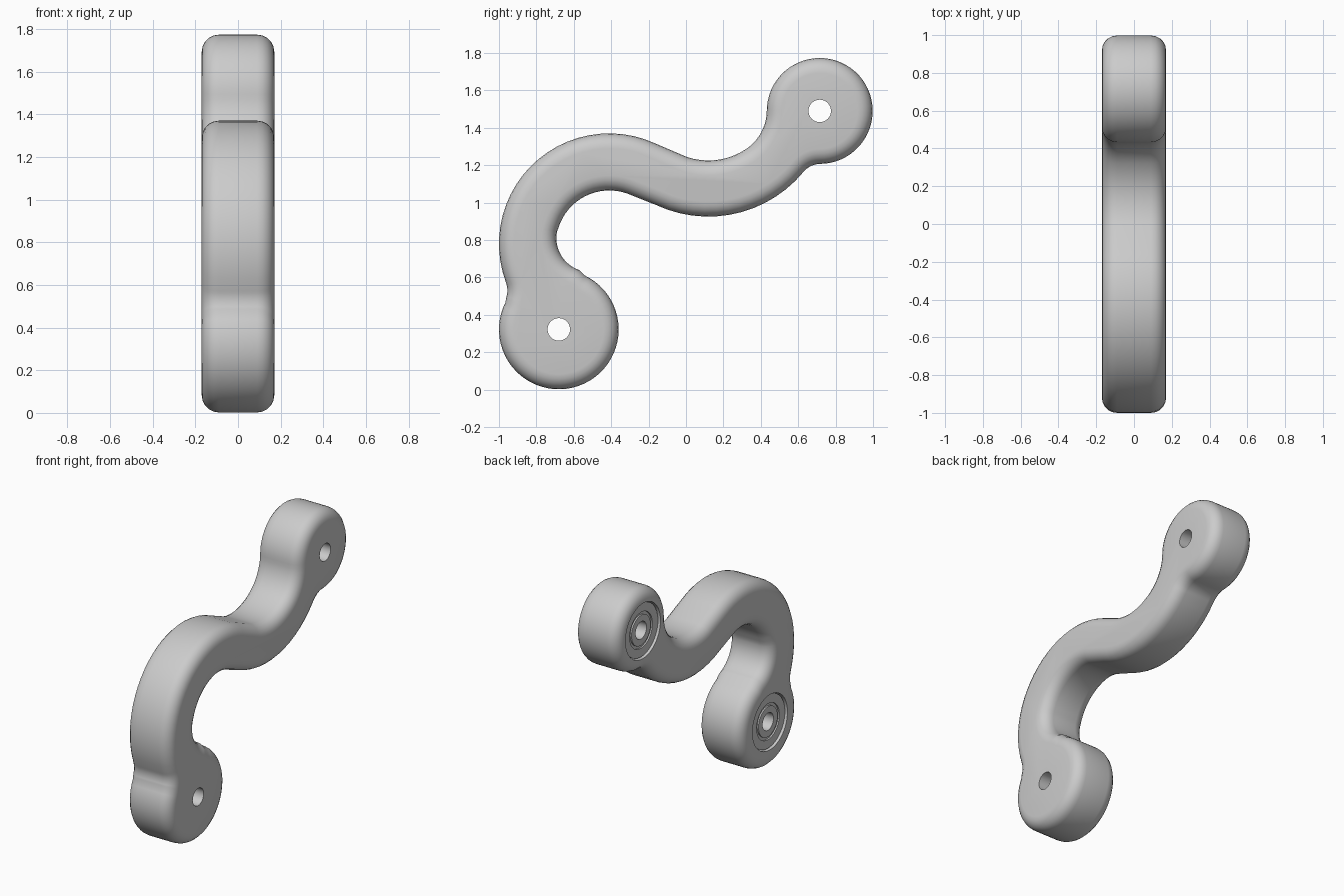
import bpy, bmesh
from math import sin, cos, pi, radians, ceil

if "Cube" in bpy.data.objects:
    bpy.data.objects.remove(bpy.data.objects["Cube"])

HALF = 0.17      # half thickness along x
ROUND = 0.08     # edge rounding radius
UPPER = (0.715, 1.49)
LOWER = (-0.68, 0.322)

# Side outline as tangent arcs: centre y, centre z, radius, start and end angle.
# Counter-clockwise arcs bulge outwards, clockwise arcs are hollows.
ARCS = [
    (*UPPER, 0.283, -90, 180),
    (0.182, 1.494, 0.25, 0, -56),
    (0.12, 1.585, 0.36, -56, -115),
    (-0.41, 0.78, 0.59, 65, 200.6),
    (-1.075, 0.53, 0.12, 20.6, -27.4),
    (*LOWER, 0.32, 152.6, 430.7),
    (-0.513, 0.81, 0.18, 250.7, 163),
    (-0.41, 0.78, 0.285, 163, 65),
    (0.12, 1.585, 0.66, 245, 320.3),
    (0.72, 1.087, 0.12, 140.3, 90),
]


def outline(inset):
    pts = []
    for cy, cz, r, a0, a1 in ARCS:
        n = ceil(abs(a1 - a0) / 6)
        rr = r - inset if a1 > a0 else r + inset
        for i in range(n):
            a = radians(a0 + (a1 - a0) * i / n)
            pts.append((cy + rr * cos(a), cz + rr * sin(a)))
    return pts


def finish(name, bm):
    bmesh.ops.recalc_face_normals(bm, faces=bm.faces)
    mesh = bpy.data.meshes.new(name)
    bm.to_mesh(mesh)
    bm.free()
    obj = bpy.data.objects.new(name, mesh)
    bpy.context.collection.objects.link(obj)
    return obj


def bridge(bm, a, b):
    n = len(a)
    for i in range(n):
        bm.faces.new((a[i], a[(i + 1) % n], b[(i + 1) % n], b[i]))


def lathe(name, profile, centre, closed, n=48):
    """Revolve (x, radius) points around an x axis through centre."""
    bm = bmesh.new()
    rings = [[bm.verts.new((x, centre[0] + r * cos(2 * pi * i / n),
                            centre[1] + r * sin(2 * pi * i / n)))
              for i in range(n)] for x, r in profile]
    for a, b in zip(rings, rings[1:]):
        bridge(bm, a, b)
    if closed:
        bridge(bm, rings[-1], rings[0])
    else:
        bm.faces.new(rings[0])
        bm.faces.new(rings[-1])
    return finish(name, bm)


def smooth(obj):
    bpy.ops.object.select_all(action='DESELECT')
    obj.select_set(True)
    bpy.context.view_layer.objects.active = obj
    bpy.ops.object.shade_smooth_by_angle(angle=radians(30))


# Arm body: stacked outlines with a quarter-round on both edges
bm = bmesh.new()
steps = 5
half = [(HALF - ROUND + ROUND * sin(t), ROUND * (1 - cos(t)))
        for t in (pi / 2 * i / steps for i in range(steps + 1))]
levels = [(-x, d) for x, d in reversed(half)] + half
rings = [[bm.verts.new((x, y, z)) for y, z in outline(d)] for x, d in levels]
for a, b in zip(rings, rings[1:]):
    bridge(bm, a, b)
bm.faces.new(rings[0])
bm.faces.new(rings[-1])
arm = finish("curved_arm", bm)

# Bearing pocket and through hole in each end
for label, centre in (("upper", UPPER), ("lower", LOWER)):
    cutter = lathe(label + "_cutter",
                   [(-0.3, 0.192), (-0.06, 0.192), (-0.06, 0.06), (0.3, 0.06)],
                   centre, False)
    cutter.hide_render = True
    mod = arm.modifiers.new(label + "_hole", 'BOOLEAN')
    mod.operation = 'DIFFERENCE'
    mod.solver = 'EXACT'
    mod.object = cutter
    bpy.context.view_layer.objects.active = arm
    bpy.ops.object.modifier_apply(modifier=mod.name)
    bpy.data.objects.remove(cutter)

    # Bearing with a shallow groove between its inner and outer race
    bearing = lathe(label + "_bearing",
                    [(-0.06, 0.06), (-0.155, 0.06), (-0.155, 0.105),
                     (-0.145, 0.105), (-0.145, 0.125), (-0.155, 0.125),
                     (-0.155, 0.185), (-0.06, 0.185)], centre, True)
    smooth(bearing)
smooth(arm)
